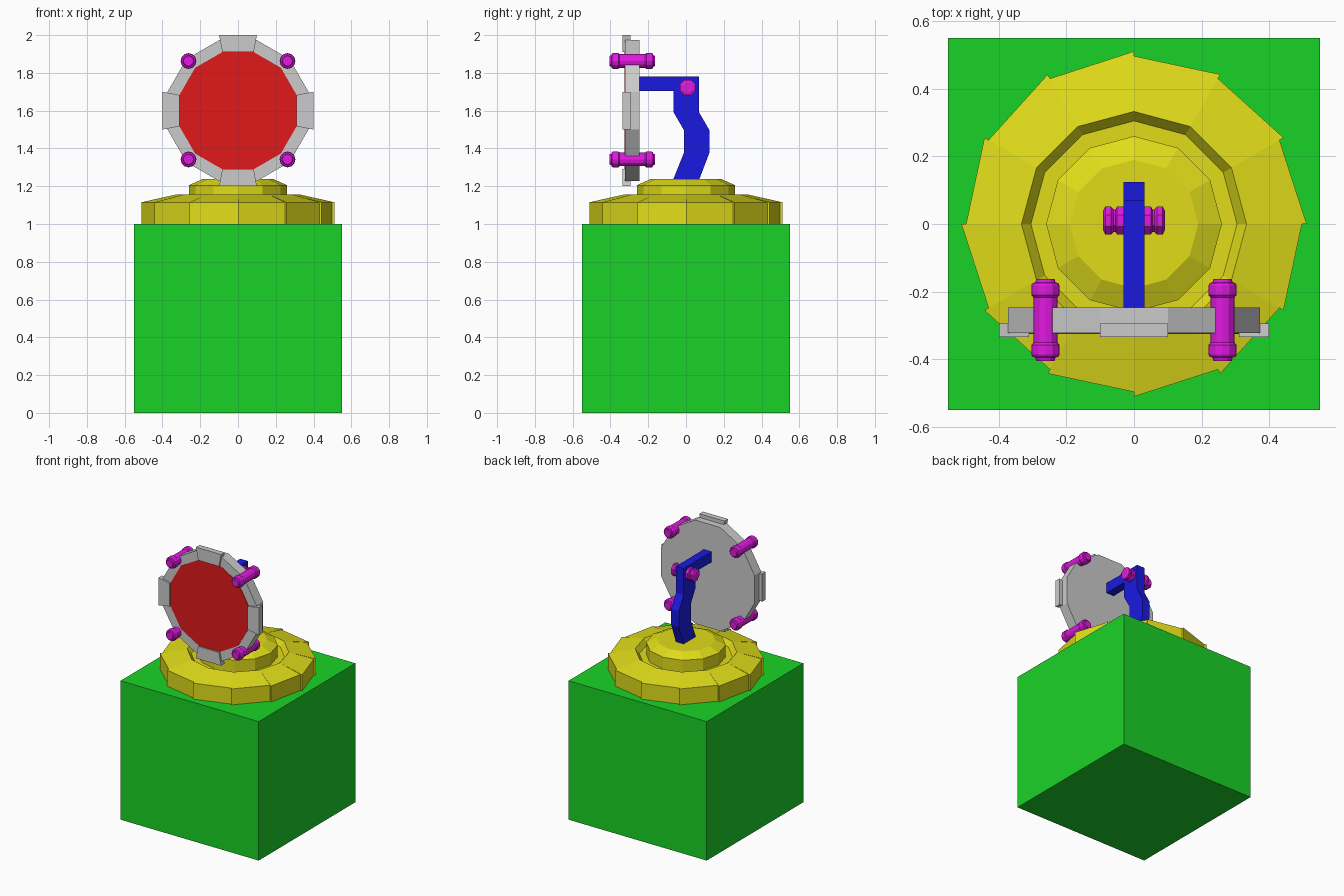
import bpy, bmesh, math
from math import sin, cos, tan, pi
from mathutils import Matrix

if "Cube" in bpy.data.objects:
    bpy.data.objects.remove(bpy.data.objects["Cube"])


def material(name, rgb):
    m = bpy.data.materials.new(name)
    m.diffuse_color = (*rgb, 1)
    m.use_nodes = True
    m.node_tree.nodes["Principled BSDF"].inputs["Base Color"].default_value = m.diffuse_color
    return m


GREEN = material("green", (0.01, 0.65, 0.02))
YELLOW = material("yellow", (0.75, 0.72, 0.01))
BLUE = material("blue", (0.01, 0.01, 0.75))
RED = material("red", (0.75, 0.01, 0.01))
MAGENTA = material("magenta", (0.75, 0.01, 0.75))


def finish(name, bm, mat=None, matrix=None):
    bmesh.ops.recalc_face_normals(bm, faces=bm.faces)
    me = bpy.data.meshes.new(name)
    bm.to_mesh(me)
    bm.free()
    ob = bpy.data.objects.new(name, me)
    bpy.context.collection.objects.link(ob)
    if mat:
        me.materials.append(mat)
    if matrix:
        ob.matrix_world = matrix
    return ob


def prism(name, outline, lo, hi, to_world, mat=None):
    """Extrude a 2D outline from lo to hi; to_world maps (u, v, depth) to xyz."""
    bm = bmesh.new()
    a, b = [[bm.verts.new(to_world(u, v, d)) for u, v in outline] for d in (lo, hi)]
    bm.faces.new(a)
    bm.faces.new(b)
    for i in range(len(a)):
        j = (i + 1) % len(a)
        bm.faces.new((a[i], a[j], b[j], b[i]))
    return finish(name, bm, mat)


def lathe(name, profile, sides, mat, matrix=None):
    """Spin (radius, height) points round z and cap both ends."""
    bm = bmesh.new()
    rings = [[bm.verts.new((r * cos(2 * pi * i / sides), r * sin(2 * pi * i / sides), z))
              for i in range(sides)] for r, z in profile]
    for a, b in zip(rings, rings[1:]):
        for i in range(sides):
            j = (i + 1) % sides
            bm.faces.new((a[i], a[j], b[j], b[i]))
    bm.faces.new(rings[0])
    bm.faces.new(rings[-1])
    return finish(name, bm, mat, matrix)


def facing(u, v, d):      # outline seen from the front
    return (u, d, v + 1.6)


# Pedestal block
bm = bmesh.new()
bmesh.ops.create_cube(bm, size=1, matrix=Matrix.Translation((0, 0, 0.5)) @ Matrix.Diagonal((1.1, 1.1, 1, 1)))
finish("pedestal", bm, GREEN)

# Base collar: twelve slightly stepped wedges with a sloping top
bm = bmesh.new()
for i in range(12):
    section = []
    for ang, r in ((i * pi / 6, 0.511), ((i + 1) * pi / 6, 0.497)):
        section.append([bm.verts.new((rad * cos(ang), rad * sin(ang), z)) for rad, z in
                        ((0.25, 1), (r, 1), (r, 1.115), (0.333, 1.155), (0.305, 1.12), (0.25, 1.12))])
    a, b = section
    bm.faces.new(a)
    bm.faces.new(b)
    for k in range(6):
        n = (k + 1) % 6
        bm.faces.new((a[k], a[n], b[n], b[k]))
finish("base_collar", bm, YELLOW)

# Raised hub in the collar
lathe("base_hub", [(0.26, 1.0), (0.26, 1.205), (0.19, 1.237)], 12, YELLOW)

# Bent support arm
arm = [(-0.07, 1.23), (0.068, 1.23), (0.125, 1.38), (0.125, 1.495), (0.07, 1.59), (0.07, 1.78),
       (-0.255, 1.78), (-0.255, 1.705), (-0.065, 1.705), (-0.065, 1.59), (-0.01, 1.495), (-0.01, 1.38)]
prism("support_arm", arm, -0.031, 0.031, lambda u, v, d: (d, u, v), BLUE)

# Twelve-sided target plate with its red face
def dodecagon(apothem):
    r = apothem / cos(pi / 12)
    return [(r * cos(pi / 12 + i * pi / 6), r * sin(pi / 12 + i * pi / 6)) for i in range(12)]


prism("target_plate", dodecagon(0.373), -0.322, -0.247, facing)
prism("target_face", dodecagon(0.31), -0.325, -0.31, facing, RED)

# Four raised tabs on the rim
t = tan(pi / 12)
for q in range(4):
    c, s = cos(q * pi / 2), sin(q * pi / 2)
    tab = [(x * c - y * s, x * s + y * c) for x, y in
           ((0.31, -0.31 * t), (0.4, -0.1), (0.4, 0.1), (0.31, 0.31 * t))]
    prism(f"rim_tab_{q + 1}", tab, -0.335, -0.295, facing)

# Four clamp bolts round the rim, lying along y
half = [(0.027, 0.121), (0.03, 0.111), (0.038, 0.109), (0.042, 0.102), (0.042, 0.074), (0.036, 0.067)]
bolt = half + [(r, -z) for r, z in reversed(half)]
for x in (-0.262, 0.262):
    for z in (1.342, 1.863):
        lathe(f"rim_bolt_{'left' if x < 0 else 'right'}_{'low' if z < 1.6 else 'high'}", bolt, 12, MAGENTA,
              Matrix.Translation((x, -0.284, z)) @ Matrix.Rotation(pi / 2, 4, 'X'))

# Pivot bolt through the arm, lying along x
half = [(0.03, 0.092), (0.045, 0.085), (0.045, 0.068), (0.036, 0.06), (0.036, 0.055), (0.045, 0.05)]
pivot = half + [(r, -z) for r, z in reversed(half)]
lathe("pivot_bolt", pivot, 8, MAGENTA,
      Matrix.Translation((0, 0.01, 1.722)) @ Matrix.Rotation(pi / 2, 4, 'Y') @ Matrix.Rotation(pi / 8, 4, 'Z'))
